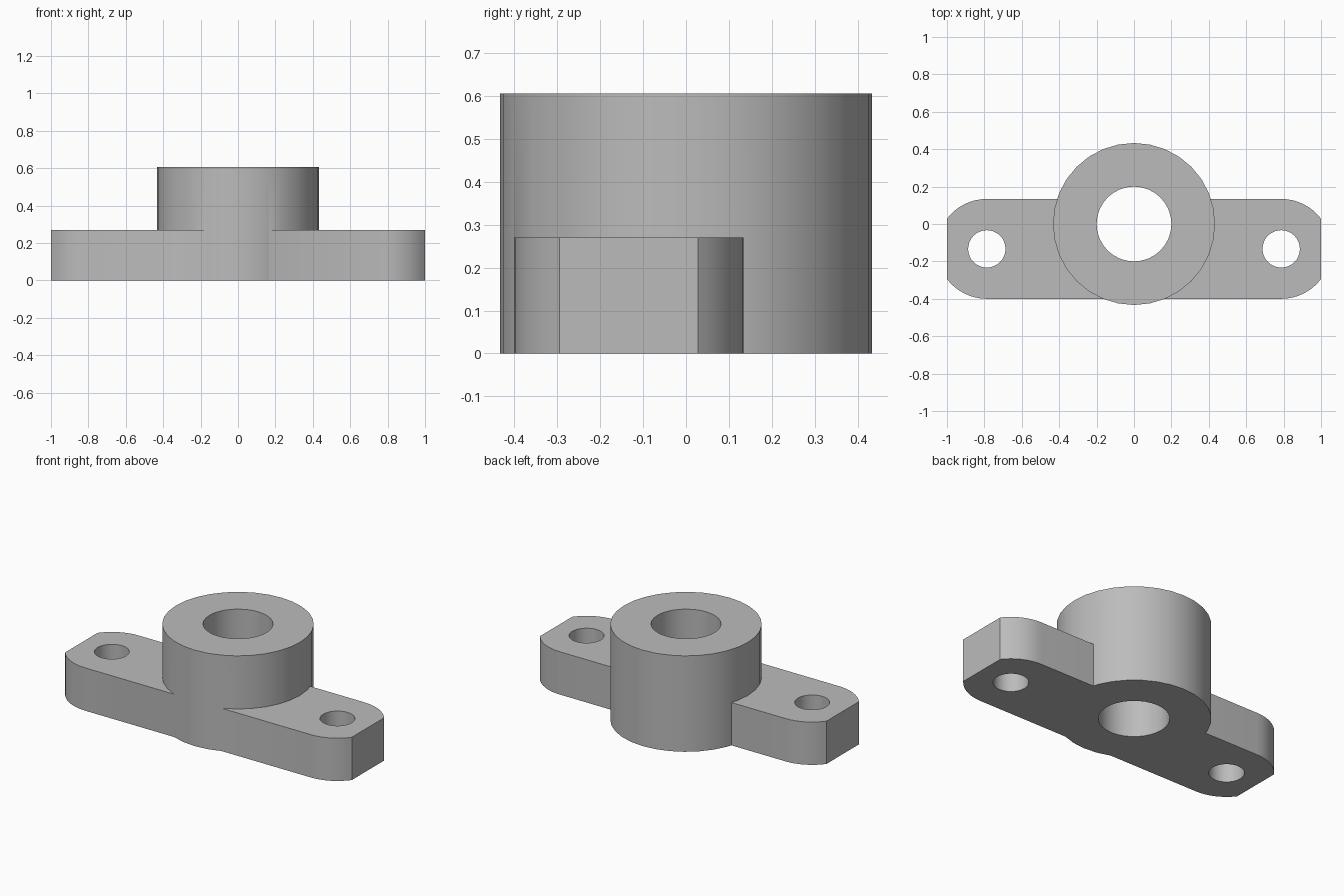
import bpy
import bmesh
from math import acos, cos, sin, pi

cube = bpy.data.objects.get("Cube")
if cube:
    bpy.data.objects.remove(cube, do_unlink=True)

PLATE_Y, LUG_X, LUG_R = -0.133, 0.787, 0.267
PLATE_H, BOSS_H = 0.27, 0.605
BOSS_R, BORE_R, HOLE_R = 0.433, 0.2, 0.1

grey = bpy.data.materials.new("plain grey")
grey.use_nodes = True
colour = (0.5, 0.5, 0.5, 1)
grey.diffuse_color = colour
grey.node_tree.nodes["Principled BSDF"].inputs["Base Color"].default_value = colour


def prism(name, outline, z0, z1):
    """Extrude a closed outline from z0 to z1."""
    bm = bmesh.new()
    base = bm.faces.new([bm.verts.new((x, y, z0)) for x, y in outline])
    top = bmesh.ops.extrude_face_region(bm, geom=[base])["geom"]
    bmesh.ops.translate(bm, vec=(0, 0, z1 - z0),
                        verts=[v for v in top if isinstance(v, bmesh.types.BMVert)])
    bmesh.ops.recalc_face_normals(bm, faces=bm.faces)
    mesh = bpy.data.meshes.new(name)
    bm.to_mesh(mesh)
    bm.free()
    mesh.materials.append(grey)
    obj = bpy.data.objects.new(name, mesh)
    bpy.context.collection.objects.link(obj)
    return obj


def circle(x, y, r, n=32):
    return [(x + r * cos(2 * pi * i / n), y + r * sin(2 * pi * i / n)) for i in range(n)]


def combine(target, tool, operation):
    """Apply a boolean and discard the tool."""
    tool.hide_render = True
    mod = target.modifiers.new("boolean", "BOOLEAN")
    mod.operation, mod.solver, mod.object = operation, "EXACT", tool
    bpy.context.view_layer.objects.active = target
    bpy.ops.object.modifier_apply(modifier=mod.name)
    bpy.data.objects.remove(tool, do_unlink=True)


# Mounting plate: lug arcs concentric with the bolt holes, cut flat at the ends
start = acos((1 - LUG_X) / LUG_R)
steps = 8
arc = [start + (pi / 2 - start) * i / steps for i in range(steps + 1)]
quarter = [(LUG_X + LUG_R * cos(a), LUG_R * sin(a)) for a in arc]
upper = quarter + [(-x, y) for x, y in reversed(quarter)]
outline = upper + [(x, -y) for x, y in reversed(upper)]
bracket = prism("flanged_bushing", [(x, y + PLATE_Y) for x, y in outline], 0, PLATE_H)

# Central boss
combine(bracket, prism("boss", circle(0, 0, BOSS_R), 0, BOSS_H), "UNION")

# Shaft bore and bolt holes
for x, y, r in [(0, 0, BORE_R), (-LUG_X, PLATE_Y, HOLE_R), (LUG_X, PLATE_Y, HOLE_R)]:
    combine(bracket, prism("hole_cutter", circle(x, y, r), -0.1, BOSS_H + 0.1), "DIFFERENCE")

# Smooth round walls, keep edges crisp
bpy.ops.object.select_all(action="DESELECT")
bracket.select_set(True)
bpy.context.view_layer.objects.active = bracket
bpy.ops.object.shade_smooth_by_angle(angle=pi / 6)
